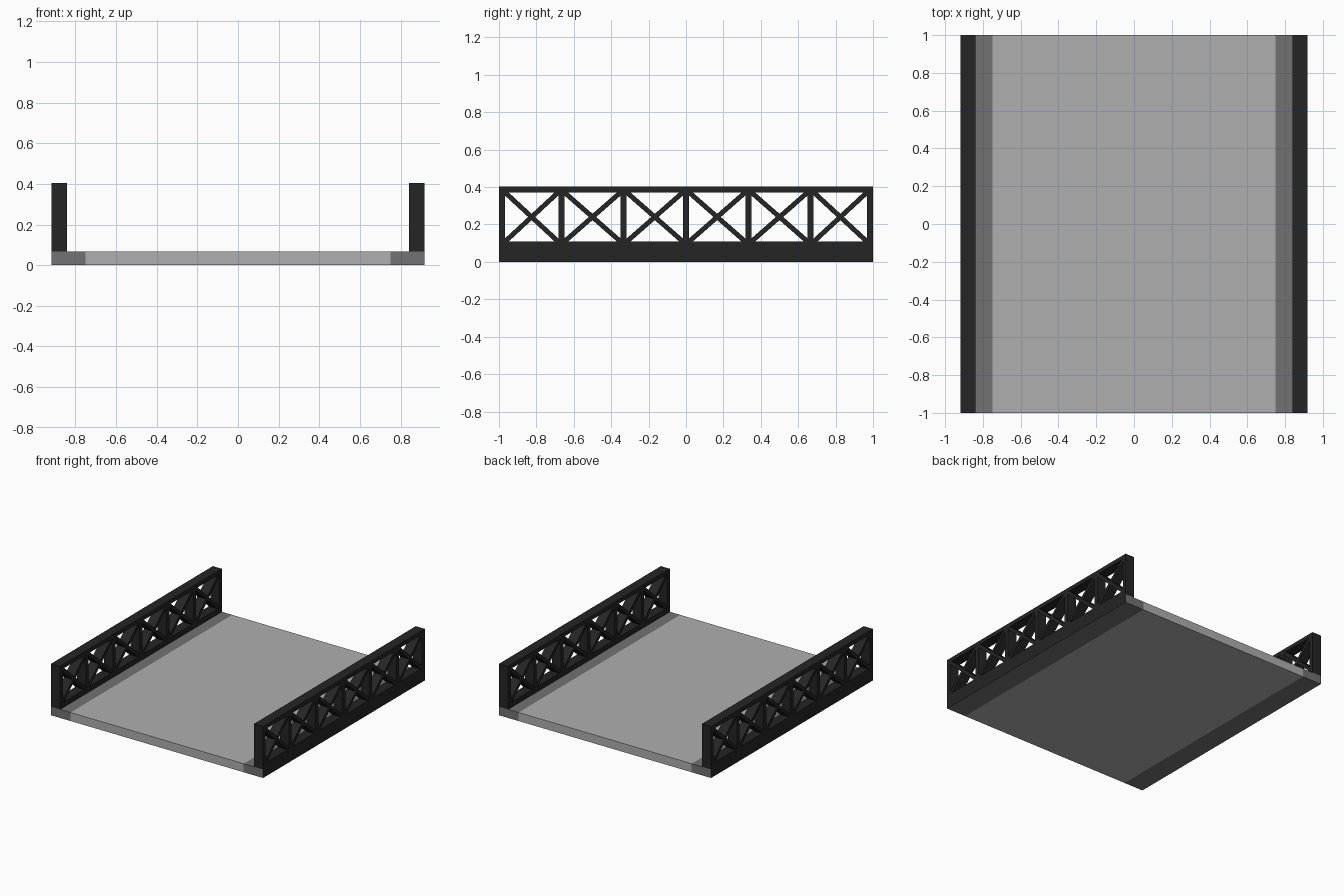
import bpy, bmesh, math
from mathutils import Matrix, Vector

if "Cube" in bpy.data.objects:
    bpy.data.objects.remove(bpy.data.objects["Cube"])

HALF_L, OUT, RAIL_IN, LANE = 1.0, 0.918, 0.84, 0.75
DECK_Z, CHORD_Z, WIN_Z, TOP_Z = 0.067, 0.108, 0.372, 0.404
POST, BRACE, BAYS = 0.032, 0.026, 6


def material(name, v):
    m = bpy.data.materials.new(name)
    m.diffuse_color = (v, v, v, 1)
    m.use_nodes = True
    m.node_tree.nodes["Principled BSDF"].inputs["Base Color"].default_value = m.diffuse_color
    return m


ROAD = material("road_grey", 0.43)
CURB = material("curb_grey", 0.17)
IRON = material("dark_iron", 0.018)


def add_box(bm, lo, hi):
    lo, hi = Vector(lo), Vector(hi)
    bmesh.ops.create_cube(bm, size=1, matrix=Matrix.Translation((lo + hi) / 2)
                          @ Matrix.Diagonal((*(hi - lo), 1)))


def finish(bm, name, *mats):
    me = bpy.data.meshes.new(name)
    bm.to_mesh(me)
    bm.free()
    for m in mats:
        me.materials.append(m)
    ob = bpy.data.objects.new(name, me)
    bpy.context.collection.objects.link(ob)
    return ob


def mirror_x(ob):
    ob.modifiers.new("mirror", 'MIRROR').use_axis = (True, False, False)


# Road deck
bm = bmesh.new()
add_box(bm, (-LANE, -HALF_L, 0), (LANE, HALF_L, DECK_Z))
# remove the sides hidden against the edge strips
bmesh.ops.delete(bm, geom=[f for f in bm.faces if abs(f.normal.x) > 0.9],
                 context='FACES_ONLY')
finish(bm, "road_deck", ROAD)

# Edge strips, with the outer side painted like the railing
bm = bmesh.new()
add_box(bm, (LANE, -HALF_L, 0), (OUT, HALF_L, DECK_Z))
bm.normal_update()
for f in bm.faces:
    if f.normal.x > 0.9:
        f.material_index = 1
bmesh.ops.delete(bm, geom=[f for f in bm.faces if f.normal.x < -0.9],
                 context='FACES_ONLY')
mirror_x(finish(bm, "edge_strip", CURB, IRON))

# Railing chords
bm = bmesh.new()
for z0, z1 in ((DECK_Z, CHORD_Z), (WIN_Z, TOP_Z)):
    add_box(bm, (RAIL_IN, -HALF_L, z0), (OUT, HALF_L, z1))
mirror_x(finish(bm, "rail_chords", IRON))

# Railing posts, the end ones kept inside the span
posts = [-HALF_L + 2 * HALF_L * i / BAYS for i in range(BAYS + 1)]
posts[0] += POST / 2
posts[-1] -= POST / 2
bm = bmesh.new()
for y in posts:
    add_box(bm, (RAIL_IN, y - POST / 2, CHORD_Z), (OUT, y + POST / 2, WIN_Z))
mirror_x(finish(bm, "rail_posts", IRON))

# Crossed braces in every bay
bm = bmesh.new()
for a, b in zip(posts, posts[1:]):
    w, h = b - a - POST, WIN_Z - CHORD_Z
    for s in (1, -1):
        mat = (Matrix.Translation(((RAIL_IN + OUT) / 2, (a + b) / 2, (CHORD_Z + WIN_Z) / 2))
               @ Matrix.Rotation(s * math.atan2(h, w), 4, 'X')
               @ Matrix.Diagonal((OUT - RAIL_IN - 0.002, math.hypot(w, h), BRACE, 1)))
        bmesh.ops.create_cube(bm, size=1, matrix=mat)
mirror_x(finish(bm, "rail_cross_braces", IRON))
